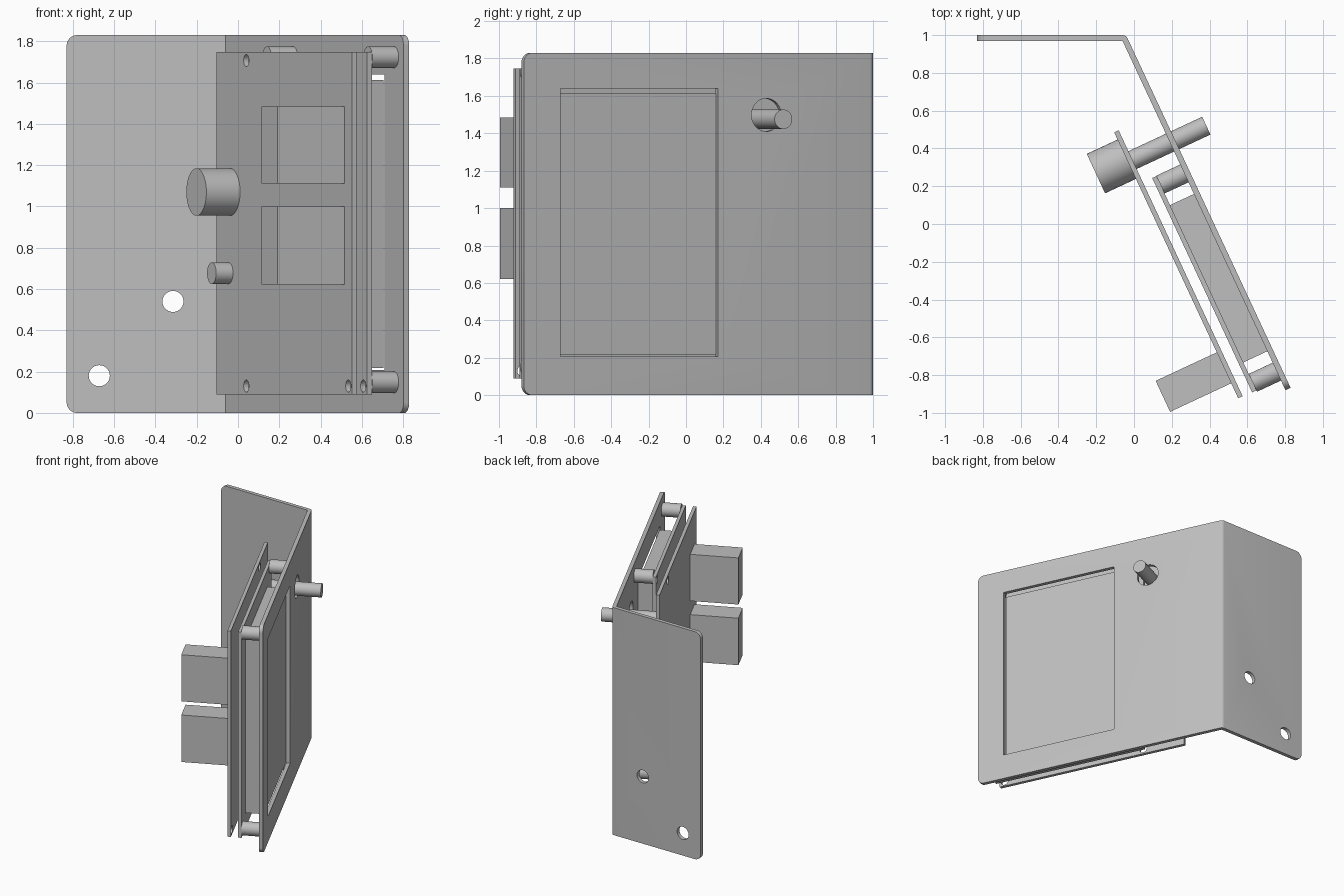
import bpy, bmesh, math
from mathutils import Matrix, Vector

if "Cube" in bpy.data.objects:
    bpy.data.objects.remove(bpy.data.objects["Cube"], do_unlink=True)

HEIGHT = 1.83
# Slanted frame: local x runs along the panel, local y is its outward normal
TILT = Matrix.Rotation(math.radians(-65), 4, 'Z')
FLAT = Matrix.Identity(4)

grey = bpy.data.materials.new("plain grey")
grey.use_nodes = True
COLOUR = (0.52, 0.52, 0.52, 1)
grey.diffuse_color = COLOUR
grey.node_tree.nodes["Principled BSDF"].inputs["Base Color"].default_value = COLOUR


def finish(name, bm):
    bmesh.ops.recalc_face_normals(bm, faces=bm.faces[:])
    mesh = bpy.data.meshes.new(name)
    bm.to_mesh(mesh)
    bm.free()
    mesh.materials.append(grey)
    obj = bpy.data.objects.new(name, mesh)
    bpy.context.collection.objects.link(obj)
    return obj


def box(name, x, y, z, frame=TILT):
    bm = bmesh.new()
    size = [b - a for a, b in (x, y, z)]
    mid = [(a + b) / 2 for a, b in (x, y, z)]
    bmesh.ops.create_cube(bm, size=1)
    bm.transform(frame @ Matrix.Translation(mid) @ Matrix.Diagonal((*size, 1)))
    return finish(name, bm)


def rod(name, x, z, r, y0, y1, frame=TILT):
    """Cylinder along the local y axis."""
    bm = bmesh.new()
    bmesh.ops.create_cone(bm, cap_ends=True, segments=40, radius1=r, radius2=r, depth=y1 - y0)
    bm.transform(frame @ Matrix.Translation((x, (y0 + y1) / 2, z)) @ Matrix.Rotation(math.pi / 2, 4, 'X'))
    return finish(name, bm)


def select_only(obj):
    bpy.ops.object.select_all(action='DESELECT')
    obj.select_set(True)
    bpy.context.view_layer.objects.active = obj


def cut(obj, cutters):
    select_only(obj)
    for c in cutters:
        mod = obj.modifiers.new("hole", 'BOOLEAN')
        mod.operation, mod.solver, mod.object = 'DIFFERENCE', 'EXACT', c
        bpy.ops.object.modifier_apply(modifier=mod.name)
        bpy.data.objects.remove(c, do_unlink=True)


# Bent sheet: outline extruded upward, with rounded bend and free corners
INNER, OUTER, END = 0.355, 0.385, 1.136
end_in, end_out = TILT @ Vector((END, INNER, 0)), TILT @ Vector((END, OUTER, 0))
outline = [(-0.83, 1.0), (-0.042, 1.0), end_out.xy, end_in.xy, (-0.061, 0.97), (-0.83, 0.97)]
bm = bmesh.new()
base = bm.faces.new([bm.verts.new((p[0], p[1], 0)) for p in outline])
top = bmesh.ops.extrude_face_region(bm, geom=[base])
bmesh.ops.translate(bm, verts=[v for v in top["geom"] if isinstance(v, bmesh.types.BMVert)],
                    vec=(0, 0, HEIGHT))
bmesh.ops.recalc_face_normals(bm, faces=bm.faces[:])


def is_level(e):
    return abs(e.verts[0].co.z - e.verts[1].co.z) < 1e-5


corners = [e for e in bm.edges if is_level(e) and e.calc_length() < 0.0305]
bmesh.ops.bevel(bm, geom=corners, offset=0.05, segments=8, profile=0.5, affect='EDGES')
bend = [e for e in bm.edges if not is_level(e) and e.calc_length() > 1.8
        and (e.verts[0].co.xy - Vector((-0.042, 1.0))).length < 0.002]
bmesh.ops.bevel(bm, geom=bend, offset=0.018, segments=5, profile=0.5, affect='EDGES')
sheet = finish("bent_panel", bm)
cut(sheet, [
    box("window_cutter", (-0.01, 0.919), (0.3, 0.45), (0.207, 1.64)),
    rod("shaft_hole_cutter", -0.295, 1.498, 0.088, 0.3, 0.45),
    rod("upper_mount_cutter", -0.315, 0.54, 0.051, 0.9, 1.1, FLAT),
    rod("lower_mount_cutter", -0.672, 0.18, 0.051, 0.9, 1.1, FLAT),
])

# Display block behind the window
display = box("display", (-0.01, 0.909), (0.215, INNER), (0.217, 1.612))

# Two circuit boards with screw holes
parts = [sheet]
for name, x, y in (("front_board", (-0.484, 1.069), (0.11, 0.136)),
                   ("rear_board", (-0.18, 1.072), (0.19, 0.215))):
    board = box(name, x, y, (0.09, 1.747))
    cut(board, [rod("screw_cutter", u, z, 0.03, y[0] - 0.02, y[1] + 0.02)
                for u in (-0.141, 1.028) for z in (0.13, 1.707)])
    parts.append(board)

# Standoffs between rear board and panel
for side, u in (("inner", -0.13), ("outer", 1.028)):
    for level, z in (("lower", 0.148), ("upper", 1.723)):
        parts.append(rod(f"{level}_{side}_standoff", u, z, 0.052, 0.215, INNER))

# Connector blocks on the front board
for name, z in (("lower_connector", (0.622, 1.0)), ("upper_connector", (1.11, 1.485))):
    box(name, (0.801, 0.982), (-0.247, 0.11), z)

# Round components and the shaft that passes through the panel
parts.append(rod("large_round_component", -0.327, 1.07, 0.115, -0.07, 0.11))
parts.append(rod("small_round_component", -0.345, 0.677, 0.052, 0.02, 0.11))
parts.append(rod("through_shaft", -0.31, 1.475, 0.052, 0.136, 0.567))

for obj in parts:
    select_only(obj)
    bpy.ops.object.shade_smooth_by_angle(angle=math.radians(30))
